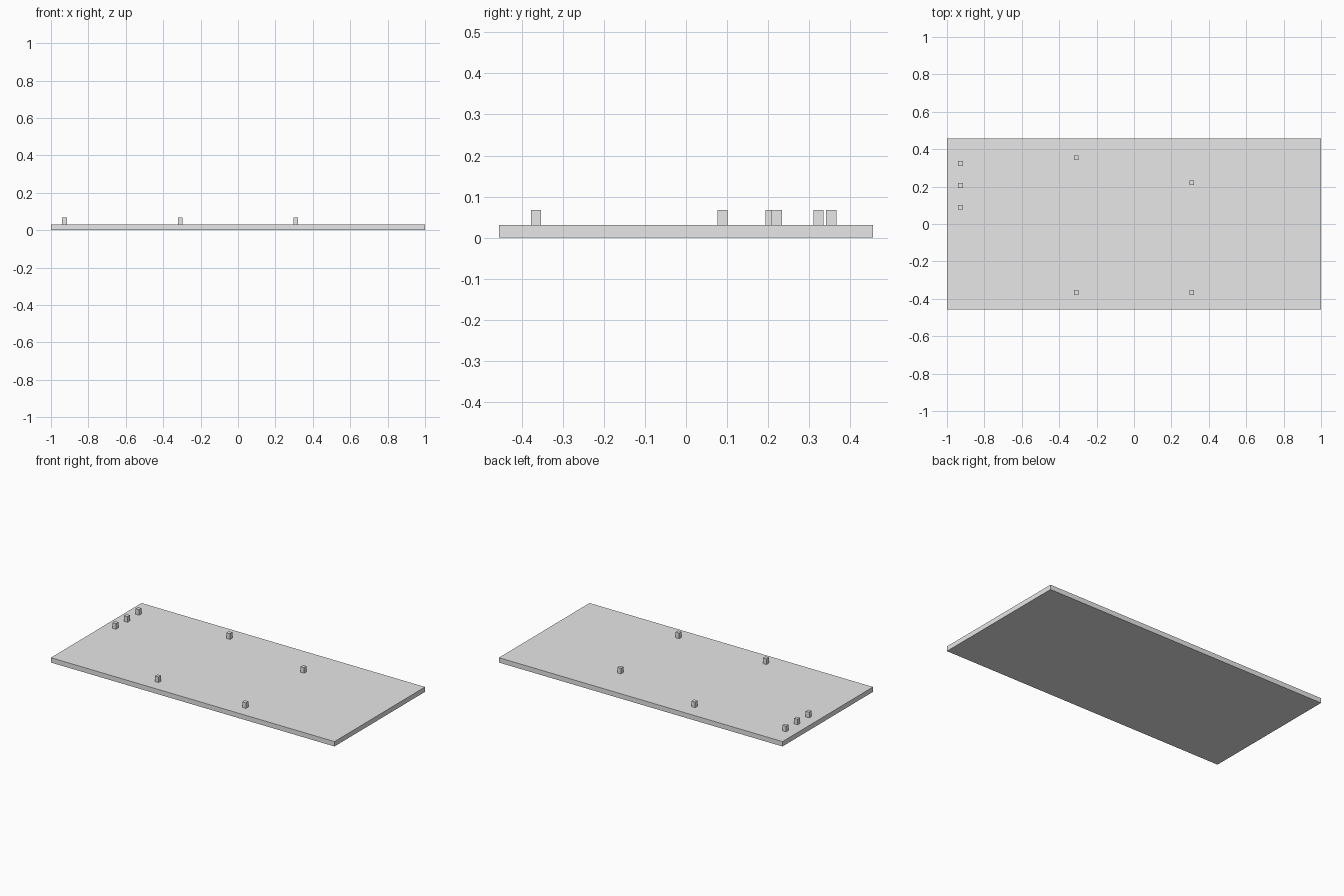
import bpy

cube = bpy.data.objects.get("Cube")
if cube:
    bpy.data.objects.remove(cube, do_unlink=True)

# One plain grey for everything
grey = bpy.data.materials.new("light_grey")
grey.use_nodes = True
colour = (0.8, 0.8, 0.8, 1)
grey.diffuse_color = colour
grey.node_tree.nodes["Principled BSDF"].inputs["Base Color"].default_value = colour

SLAB_TOP = 0.031
PEG_TOP = 0.067
PEG_WIDTH = 0.025


def box(name, x, y, width, depth, bottom, top):
    """Add a flat-faced box standing between two heights."""
    bpy.ops.mesh.primitive_cube_add(size=1, location=(x, y, (bottom + top) / 2))
    obj = bpy.context.object
    obj.name = name
    obj.scale = (width, depth, top - bottom)
    bpy.ops.object.transform_apply(location=False, rotation=False, scale=True)
    obj.data.materials.append(grey)
    return obj


# Base board
box("board", 0, 0, 2, 0.912, 0, SLAB_TOP)

# Pegs, in rows that share an x position
rows = {
    "right_peg": (-0.928, (0.089, 0.206, 0.323)),
    "middle_peg": (-0.308, (-0.366, 0.354)),
    "left_peg": (0.308, (-0.366, 0.221)),
}
for name, (x, ys) in rows.items():
    for number, y in enumerate(ys, 1):
        box(f"{name}_{number}", x, y, PEG_WIDTH, PEG_WIDTH, SLAB_TOP, PEG_TOP)
